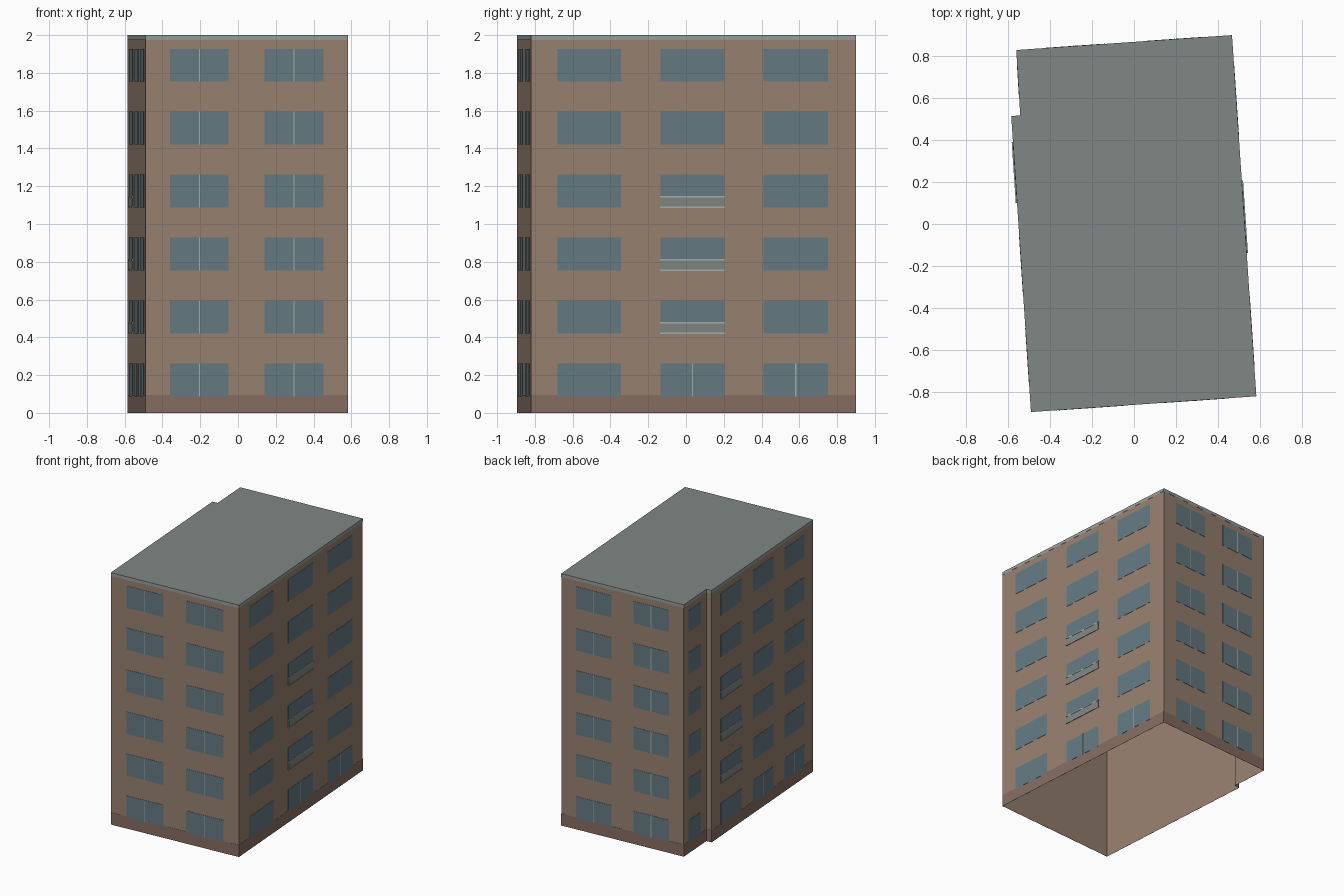
import bpy
import bmesh
from mathutils import Vector

if "Cube" in bpy.data.objects:
    bpy.data.objects.remove(bpy.data.objects["Cube"])

# Footprint corners, counter-clockwise from above
A, B, C = Vector((-.49, -.895)), Vector((.582, -.82)), Vector((.466, .899))
D, E, F = Vector((-.56, .828)), Vector((-.541, .517)), Vector((-.584, .513))
CORNERS = [A, B, C, D, E, F]
WALLS = list(zip(CORNERS, CORNERS[1:] + CORNERS[:1]))
FRONT, RIGHT, BACK, NOTCH, STEP, LEFT = WALLS
HEIGHT, FLOORS = 2.0, 6


def material(name, r, g, b):
    m = bpy.data.materials.new(name)
    m.diffuse_color = tuple((c / 255) ** 2.2 for c in (r, g, b)) + (1,)
    m.use_nodes = True
    m.node_tree.nodes["Principled BSDF"].inputs["Base Color"].default_value = m.diffuse_color
    return m


def make_object(name, bm, mat):
    me = bpy.data.meshes.new(name)
    bm.to_mesh(me)
    bm.free()
    me.materials.append(mat)
    ob = bpy.data.objects.new(name, me)
    bpy.context.collection.objects.link(ob)
    return ob


def slab(bm, wall, u0, u1, z0, z1, depth):
    """Backless thin panel on a wall; u is distance along the wall."""
    p, q = wall
    t = (q - p).normalized()
    n = Vector((t.y, -t.x))
    rings = []
    for d in (0, depth):
        rings.append([bm.verts.new((*(p + t * u + n * d), z))
                      for u, z in ((u0, z0), (u1, z0), (u1, z1), (u0, z1))])
    inner, outer = rings
    bm.faces.new(outer)
    for i in range(4):
        j = (i + 1) % 4
        bm.faces.new((inner[i], inner[j], outer[j], outer[i]))


brick = material("brick", 150, 128, 112)
base = material("plinth_brick", 134, 109, 99)
glass = material("glass", 101, 122, 130)
stone = material("roof_grey", 126, 134, 130)
rail = material("rail_grey", 165, 173, 172)
trim = material("parapet_grey", 150, 156, 152)

# Walls: open-bottomed shell
bm = bmesh.new()
for p, q in WALLS:
    bm.faces.new([bm.verts.new(v) for v in
                  ((*p, 0), (*q, 0), (*q, HEIGHT), (*p, HEIGHT))])
bmesh.ops.remove_doubles(bm, verts=bm.verts, dist=1e-5)
make_object("walls", bm, brick)

# Roof
bm = bmesh.new()
bm.faces.new([bm.verts.new((*c, HEIGHT)) for c in CORNERS])
make_object("roof", bm, stone)

# Plinth and parapet bands around the building
for name, z0, z1, mat in (("plinth", 0, .095, base),
                          ("parapet_band", 1.975, HEIGHT, trim)):
    bm = bmesh.new()
    for w in WALLS:
        slab(bm, w, 0, (w[1] - w[0]).length, z0, z1, .001)
    make_object(name, bm, mat)

# Window bays per wall (fractions along it), bays with balconies,
# and bays whose ground-floor window has a mullion
TWO = [(.121, .411), (.589, .879)]
THREE = [(.081, .276), (.398, .596), (.715, .915)]
LAYOUT = [
    ("front", FRONT, TWO, (), (0, 1), range(FLOORS)),
    ("right", RIGHT, THREE, (1,), (1, 2), (0,)),
    ("back", BACK, TWO, (), (0, 1), range(FLOORS)),
    ("notch", NOTCH, [(.2, .75)], (), (), ()),
    ("left", LEFT, [(.088, .292), (.408, .606), (.716, .914)], (0,), (1, 2), (0,)),
]

for side, wall, bays, balconies, split_bays, split_floors in LAYOUT:
    length = (wall[1] - wall[0]).length
    windows, mullions, panels, rails = (bmesh.new() for _ in range(4))
    for floor in range(FLOORS):
        z = .087 + floor / 3
        for i, (a, b) in enumerate(bays):
            u0, u1 = a * length, b * length
            slab(windows, wall, u0, u1, z, z + .174, .002)
            if i in split_bays and floor in split_floors:
                mid = (u0 + u1) / 2
                slab(mullions, wall, mid - .003, mid + .003, z, z + .174, .003)
            # Shallow balcony: glazed panel with a rail above and below
            if i in balconies and floor in (1, 2, 3):
                slab(panels, wall, u0, u1, z, z + .056, .005)
                for h in (-.002, .054):
                    slab(rails, wall, u0 - .002, u1 + .002, z + h, z + h + .007, .007)
    for part, mesh, mat in (("windows", windows, glass), ("mullions", mullions, rail),
                            ("balcony_panels", panels, stone),
                            ("balcony_rails", rails, rail)):
        if mesh.faces:
            make_object(f"{side}_{part}", mesh, mat)
        else:
            mesh.free()
